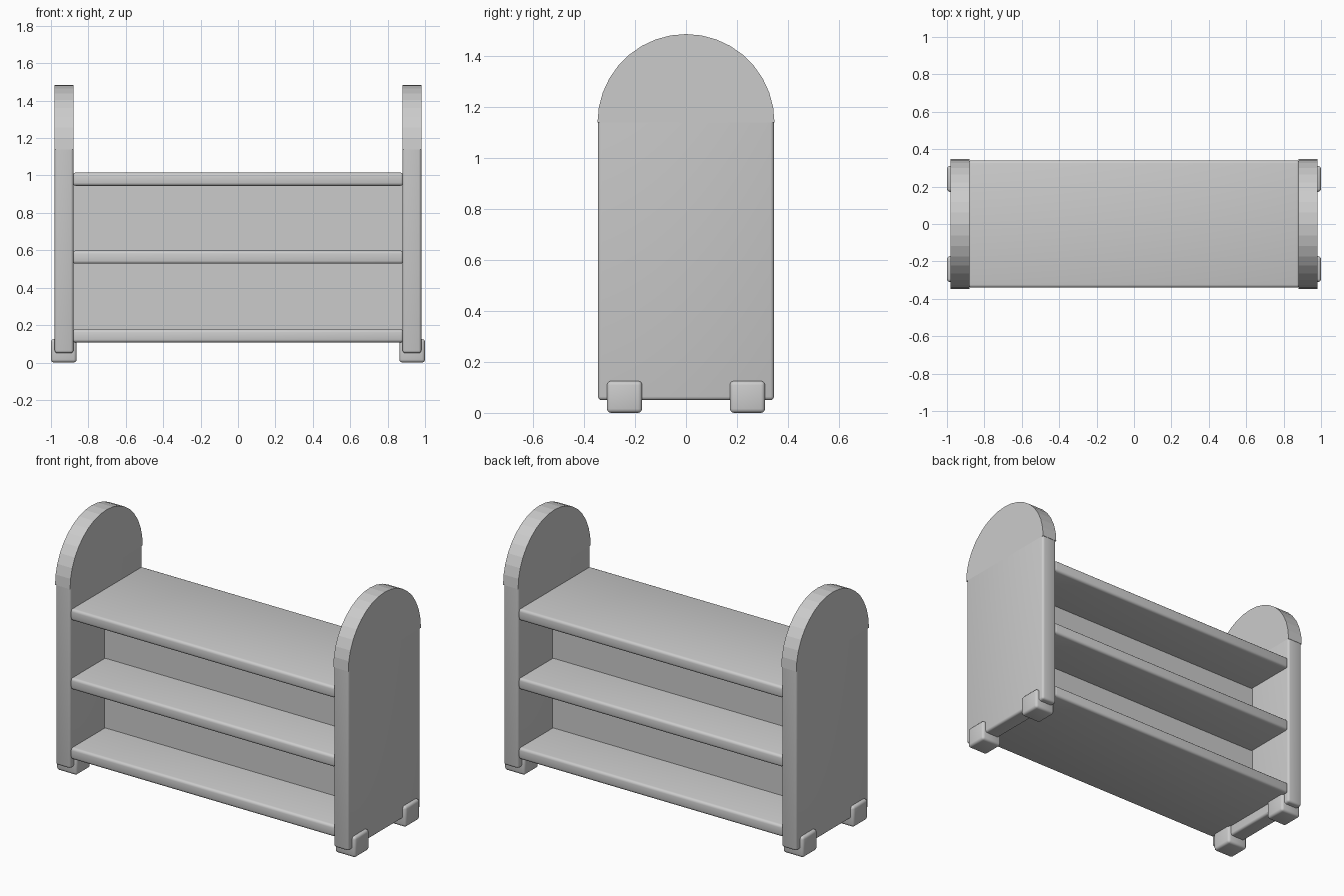
import bpy, bmesh, math

if "Cube" in bpy.data.objects:
    bpy.data.objects.remove(bpy.data.objects["Cube"])


def finish(name, bm, smooth=True):
    bmesh.ops.recalc_face_normals(bm, faces=bm.faces[:])
    me = bpy.data.meshes.new(name)
    bm.to_mesh(me)
    bm.free()
    ob = bpy.data.objects.new(name, me)
    bpy.context.collection.objects.link(ob)
    if smooth:
        bpy.ops.object.select_all(action='DESELECT')
        ob.select_set(True)
        bpy.context.view_layer.objects.active = ob
        bpy.ops.object.shade_smooth_by_angle(angle=math.radians(40))
    return ob


def box(name, lo, hi, bevel=0.0, square_top=False):
    """Box between two corners with rounded edges, optionally leaving the top square."""
    bm = bmesh.new()
    bmesh.ops.create_cube(bm, size=1)
    for v in bm.verts:
        v.co = [(a + b) / 2 + c * (b - a) for a, b, c in zip(lo, hi, v.co)]
    if bevel:
        edges = [e for e in bm.edges
                 if not (square_top and all(abs(v.co.z - hi[2]) < 1e-5 for v in e.verts))]
        bmesh.ops.bevel(bm, geom=edges, offset=bevel, segments=3,
                        profile=0.5, affect='EDGES')
    return finish(name, bm, bool(bevel))


def arch(name, x0, x1, radius, z, steps=18):
    """Faceted half disc standing on the end panel."""
    bm = bmesh.new()
    ring = [bm.verts.new((x0, radius * math.cos(math.pi * i / steps),
                          z + radius * math.sin(math.pi * i / steps)))
            for i in range(steps + 1)]
    face = bm.faces.new(ring)
    ext = bmesh.ops.extrude_face_region(bm, geom=[face])["geom"]
    moved = [g for g in ext if isinstance(g, bmesh.types.BMVert)]
    bmesh.ops.translate(bm, verts=moved, vec=(x1 - x0, 0, 0))
    return finish(name, bm, False)


# End panels with arched tops, and block feet
for side, s in (("left", -1), ("right", 1)):
    x0, x1 = sorted((s * 0.88, s * 0.98))
    box(f"{side}_end_panel", (x0, -0.345, 0.05), (x1, 0.345, 1.138), 0.014, True)
    arch(f"{side}_end_arch", x0, x1, 0.347, 1.138)
    f0, f1 = sorted((s * 0.863, s * 1.0))
    for end, t in (("front", -1), ("back", 1)):
        y0, y1 = sorted((t * 0.172, t * 0.31))
        box(f"{side}_{end}_foot", (f0, y0, 0.0), (f1, y1, 0.125), 0.016)

# Shelves
for name, z in (("bottom_shelf", 0.107), ("middle_shelf", 0.528), ("top_shelf", 0.945)):
    box(name, (-0.885, -0.34, z), (0.885, 0.34, z + 0.07), 0.016)

# Central divider, shelves are open on both sides
box("centre_divider", (-0.885, -0.02, 0.14), (0.885, 0.02, 0.98))
